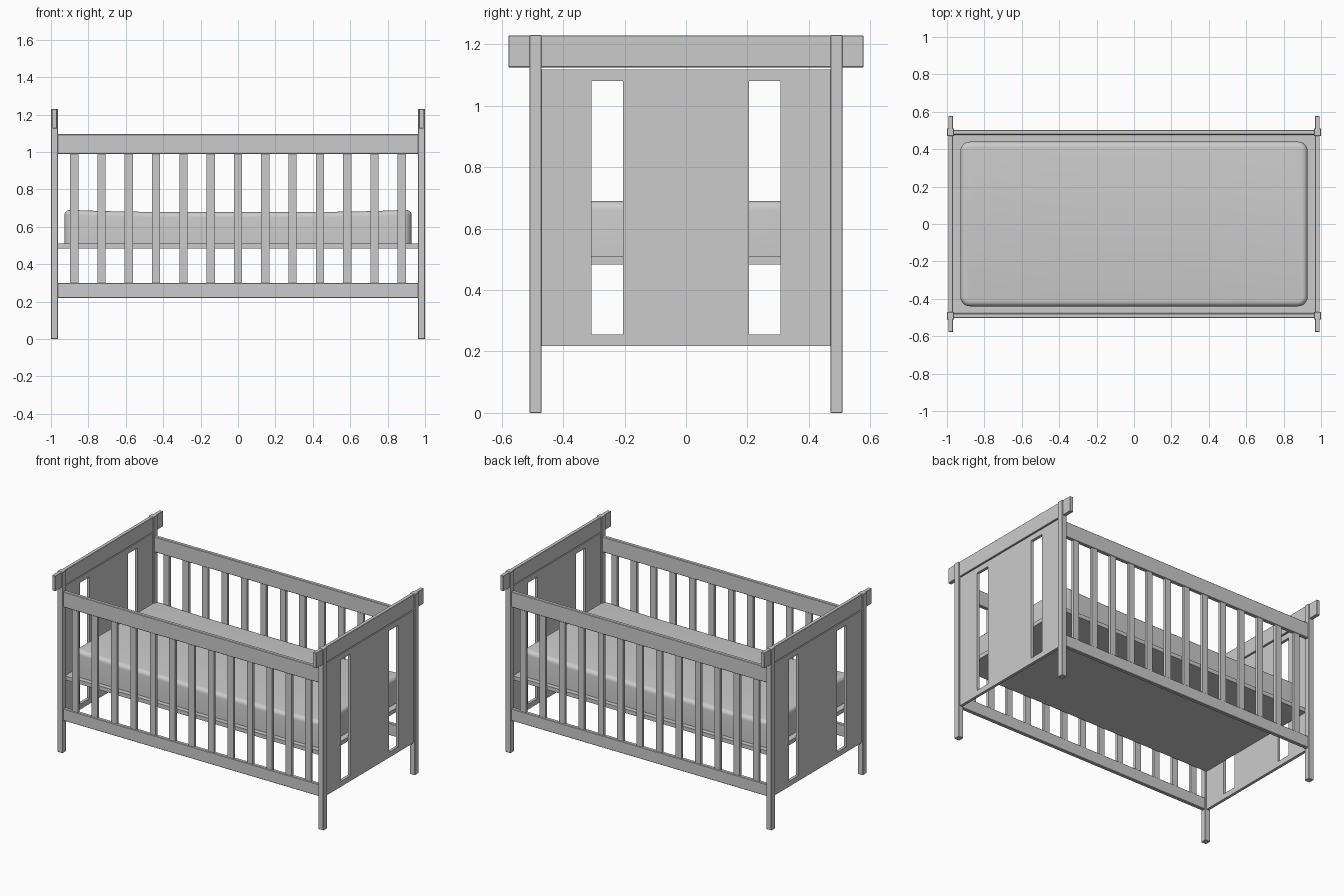
import bpy, bmesh
from mathutils import Vector

if "Cube" in bpy.data.objects:
    bpy.data.objects.remove(bpy.data.objects["Cube"])


def add_object(name, bm, mirror=(False, False), bevel=0.0):
    mesh = bpy.data.meshes.new(name)
    bmesh.ops.recalc_face_normals(bm, faces=bm.faces[:])
    bm.to_mesh(mesh)
    bm.free()
    ob = bpy.data.objects.new(name, mesh)
    bpy.context.collection.objects.link(ob)
    if bevel:
        b = ob.modifiers.new("bevel", 'BEVEL')
        b.width = bevel
        b.segments = 1
    if any(mirror):
        m = ob.modifiers.new("mirror", 'MIRROR')
        m.use_axis = (mirror[0], mirror[1], False)
        m.use_mirror_merge = False
    return ob


def add_box(bm, x, y, z):
    verts = bmesh.ops.create_cube(bm, size=1)["verts"]
    for v in verts:
        v.co = Vector([(r[0] + r[1]) / 2 + c * (r[1] - r[0])
                       for c, r in zip(v.co, (x, y, z))])


def box(name, x, y, z, **kw):
    bm = bmesh.new()
    add_box(bm, x, y, z)
    return add_object(name, bm, **kw)


# Four corner posts
box("corner_post", (0.962, 1.0), (0.47, 0.51), (0, 1.23),
    mirror=(True, True), bevel=0.002)

# Overhanging top rails of the two ends
box("end_top_rail", (0.968, 0.993), (-0.578, 0.578), (1.125, 1.229),
    mirror=(True, False), bevel=0.002)

# End panels with two slots each
bm = bmesh.new()
ys = (-0.47, -0.308, -0.205, 0.205, 0.308, 0.47)
zs = (0.218, 0.255, 1.08, 1.118)
grid = [[bm.verts.new((0.971, y, z)) for z in zs] for y in ys]
for i in range(5):
    for j in range(3):
        if j == 1 and i in (1, 3):
            continue
        bm.faces.new((grid[i][j], grid[i + 1][j],
                      grid[i + 1][j + 1], grid[i][j + 1]))
faces = bmesh.ops.extrude_face_region(bm, geom=bm.faces[:])
for v in [g for g in faces["geom"] if isinstance(g, bmesh.types.BMVert)]:
    v.co.x = 0.99
add_object("end_panel", bm, mirror=(True, False))

# Long side rails, top and bottom, front and back
box("side_top_rail", (-0.965, 0.965), (0.477, 0.502), (0.99, 1.095),
    mirror=(False, True), bevel=0.003)
box("side_bottom_rail", (-0.965, 0.965), (0.477, 0.502), (0.219, 0.30),
    mirror=(False, True), bevel=0.003)

# Thirteen slats per long side
bm = bmesh.new()
for i in range(-6, 7):
    cx = i * 0.146
    add_box(bm, (cx - 0.022, cx + 0.022), (0.48, 0.499), (0.295, 0.995))
add_object("side_slats", bm, mirror=(False, True))

# Base board under the mattress
box("base_board", (-0.97, 0.97), (-0.472, 0.472), (0.483, 0.51))

# Soft mattress: rounded corners and top edge, slight sag in the middle
bm = bmesh.new()
add_box(bm, (-0.928, 0.928), (-0.44, 0.44), (0.509, 0.69))
upright = [e for e in bm.edges
           if abs(e.verts[0].co.z - e.verts[1].co.z) > 0.1]
bmesh.ops.bevel(bm, geom=upright, offset=0.05, segments=6, profile=0.5,
                affect='EDGES')
rim = [e for e in bm.edges if all(v.co.z > 0.68 for v in e.verts)]
bmesh.ops.bevel(bm, geom=rim, offset=0.028, segments=5, profile=0.5,
                affect='EDGES')
for i in range(-8, 9):
    bmesh.ops.bisect_plane(bm, geom=bm.verts[:] + bm.edges[:] + bm.faces[:],
                           plane_co=(i * 0.105, 0, 0), plane_no=(1, 0, 0))
for v in bm.verts:
    if v.co.z > 0.6:
        v.co.z -= 0.011 * max(0, 1 - (v.co.x / 0.88) ** 4)
mattress = add_object("mattress", bm)
bpy.context.view_layer.objects.active = mattress
mattress.select_set(True)
bpy.ops.object.shade_smooth_by_angle(angle=0.7)
